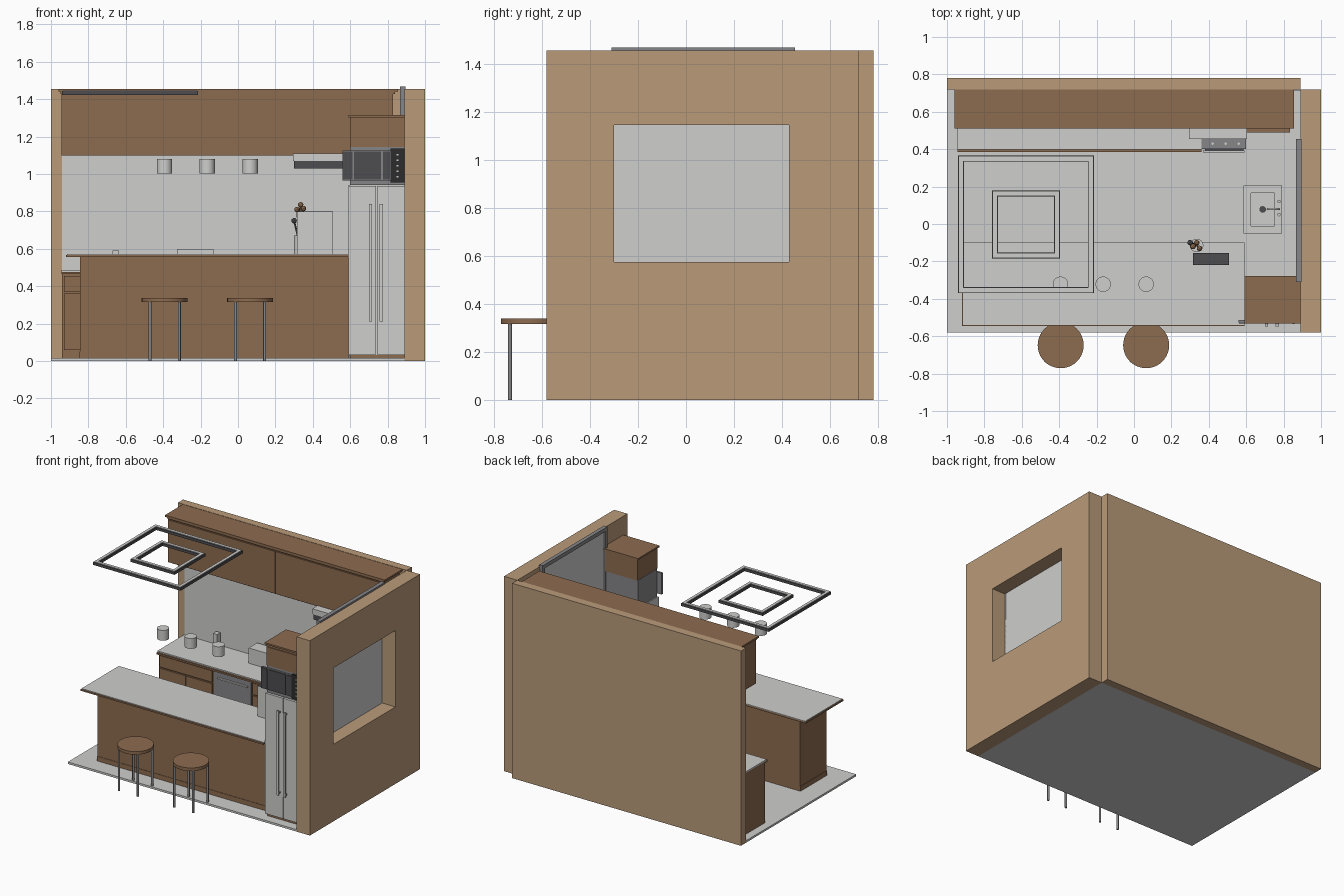
import bpy
import bmesh
import math
from mathutils import Vector

default = bpy.data.objects.get("Cube")
if default:
    bpy.data.objects.remove(default, do_unlink=True)


def material(name, red, green, blue):
    mat = bpy.data.materials.new(name)
    mat.use_nodes = True
    colour = (red, green, blue, 1)
    mat.diffuse_color = colour
    mat.node_tree.nodes["Principled BSDF"].inputs["Base Color"].default_value = colour
    return mat


tan = material("tan wall", .49, .33, .195)
brown = material("brown wood", .27, .15, .08)
light = material("light grey", .62, .62, .61)
grey = material("mid grey", .24, .24, .25)
charcoal = material("charcoal", .075, .075, .08)
black = material("near black", .025, .025, .025)


def finish(name, bm, mat):
    bmesh.ops.recalc_face_normals(bm, faces=bm.faces)
    mesh = bpy.data.meshes.new(name)
    bm.to_mesh(mesh)
    bm.free()
    mesh.materials.append(mat)
    obj = bpy.data.objects.new(name, mesh)
    bpy.context.scene.collection.objects.link(obj)
    return obj


def box(name, mat, xs, ys, zs):
    """Box between the given limits on each axis."""
    bm = bmesh.new()
    bmesh.ops.create_cube(bm, size=1)
    for vert in bm.verts:
        vert.co = Vector([(a + b) / 2 + c * (b - a) for (a, b), c in zip((xs, ys, zs), vert.co)])
    return finish(name, bm, mat)


def cylinder(name, mat, x, y, zs, radius, sides=32):
    bm = bmesh.new()
    bmesh.ops.create_cone(bm, cap_ends=True, segments=sides, radius1=radius,
                          radius2=radius, depth=zs[1] - zs[0])
    bmesh.ops.translate(bm, verts=bm.verts, vec=(x, y, sum(zs) / 2))
    obj = finish(name, bm, mat)
    for poly in obj.data.polygons:
        poly.use_smooth = abs(poly.normal.z) < .5
    for edge in obj.data.edges:
        a, b = (obj.data.vertices[i].co.z for i in edge.vertices)
        edge.use_edge_sharp = abs(a - b) < .0001
    return obj


def ball(name, mat, centre, radius):
    bm = bmesh.new()
    bmesh.ops.create_icosphere(bm, subdivisions=2, radius=radius)
    bmesh.ops.translate(bm, verts=bm.verts, vec=centre)
    return finish(name, bm, mat)


def tube(name, mat, points, radius):
    curve = bpy.data.curves.new(name, "CURVE")
    curve.dimensions = "3D"
    curve.bevel_depth = radius
    curve.bevel_resolution = 2
    curve.use_fill_caps = True
    spline = curve.splines.new("POLY")
    spline.points.add(len(points) - 1)
    for target, point in zip(spline.points, points):
        target.co = (*point, 1)
    curve.materials.append(mat)
    obj = bpy.data.objects.new(name, curve)
    bpy.context.scene.collection.objects.link(obj)
    return obj


def ring(name, mat, xs, ys, zs, width):
    """Rectangular frame lying flat."""
    (left, right), (front, back) = xs, ys
    bm = bmesh.new()
    loops = []
    for inset, z in ((0, zs[0]), (0, zs[1]), (width, zs[1]), (width, zs[0])):
        corners = ((left + inset, front + inset), (right - inset, front + inset),
                   (right - inset, back - inset), (left + inset, back - inset))
        loops.append([bm.verts.new((x, y, z)) for x, y in corners])
    for i in range(4):
        a, b = loops[i], loops[(i + 1) % 4]
        for j in range(4):
            k = (j + 1) % 4
            bm.faces.new((a[j], a[k], b[k], b[j]))
    return finish(name, bm, mat)


# Room shell, with an opening cut in the side wall
room_top = 1.455
box("floor", light, (-1, .89), (-.58, .72), (0, .015))
box("back_wall", tan, (-1, .89), (.72, .78), (0, room_top))
wall = box("side_wall", tan, (.89, 1), (-.58, .72), (0, room_top))
cutter = box("window_cutter", tan, (.8, 1.1), (-.3, .43), (.575, 1.145))
cutter.hide_render = True
cut = wall.modifiers.new("window_opening", "BOOLEAN")
cut.object = cutter
cut.solver = "EXACT"
bpy.context.view_layer.objects.active = wall
bpy.ops.object.modifier_apply(modifier=cut.name)
bpy.data.objects.remove(cutter, do_unlink=True)
box("backsplash", light, (-.94, .89), (.713, .72), (.015, 1.11))

# Window pane and its frame on the inside of the wall
box("window_pane", light, (.876, .889), (-.3, .44), (.54, 1.45))
for name, ys in (("front", (-.31, -.285)), ("back", (.43, .455))):
    box("window_frame_" + name, grey, (.866, .889), ys, (.53, 1.465))
for name, zs in (("bottom", (.52, .545)), ("top", (1.44, 1.468))):
    box("window_frame_" + name, grey, (.866, .895), (-.31, .455), zs)

# Island with a wood-edged top
box("island_body", brown, (-.845, .59), (-.45, -.14), (.001, .556))
box("island_skirting", brown, (-.848, .59), (-.453, -.14), (.015, .05))
box("island_top_edge", brown, (-.92, .59), (-.545, -.1), (.555, .566))
box("island_top", light, (-.915, .59), (-.54, -.1), (.565, .571))

# Lower cabinets along the back wall
for name, xs in (("left", (-.94, -.485)), ("right", (-.17, .355))):
    box("lower_cabinet_" + name, brown, xs, (.41, .713), (.001, .47))
    box("lower_drawer_" + name, brown, (xs[0] + .01, xs[1] - .01), (.4, .412), (.37, .455))
    middle = sum(xs) / 2
    for side, door in (("a", (xs[0] + .01, middle - .003)), ("b", (middle + .003, xs[1] - .01))):
        box("lower_door_" + name + side, brown, door, (.4, .412), (.06, .36))
box("dishwasher", grey, (-.48, -.175), (.405, .713), (.03, .46))
box("dishwasher_handle", light, (-.45, -.2), (.393, .406), (.41, .42))
box("counter_edge", brown, (-.945, .36), (.385, .713), (.465, .477))
box("counter_top", light, (-.945, .36), (.398, .713), (.476, .486))
box("corner_cabinet", brown, (.605, .835), (.49, .713), (.001, .47))
box("corner_top", light, (.6, .84), (.51, .713), (.47, .486))

# Range and hood
box("range_body", grey, (.362, .6), (.4, .713), (.02, .48))
box("range_door", charcoal, (.38, .585), (.394, .401), (.1, .38))
box("range_handle", light, (.37, .59), (.383, .392), (.4, .41))
for x in (.42, .49, .56):
    cylinder("range_knob", light, x, .43, (.48, .487), .007, 12)
box("hood_base", charcoal, (.3, .6), (.46, .713), (1.03, 1.07))
box("hood_top", light, (.295, .605), (.455, .713), (1.07, 1.11))

# Upper cabinets with a crown
box("upper_cabinets", brown, (-.945, .83), (.525, .72), (1.1, 1.43))
for name, xs in (("left", (-.94, -.058)), ("right", (-.052, .825))):
    box("upper_door_" + name, brown, xs, (.517, .526), (1.105, 1.42))
box("upper_crown_lower", brown, (-.95, .84), (.517, .72), (1.428, 1.44))
box("upper_crown", brown, (-.96, .855), (.51, .72), (1.44, 1.453))

# Refrigerator with paired doors
box("fridge_base", brown, (.6, .889), (-.51, -.28), (.001, .032))
box("fridge_body", light, (.592, .889), (-.505, -.28), (.03, .94))
for name, door, bar in (("left", (.592, .738), (.7, .717)), ("right", (.742, .889), (.757, .774))):
    box("fridge_door_" + name, light, door, (-.525, -.504), (.035, .935))
    box("fridge_handle_" + name, light, bar, (-.548, -.538), (.21, .84))
    for z in (.22, .82):
        box("fridge_handle_post", grey, bar, (-.539, -.524), (z, z + .012))

# Microwave and the cabinet over it
box("microwave_body", grey, (.6, .889), (-.515, -.29), (.94, 1.145))
box("microwave_front", grey, (.56, .815), (-.526, -.512), (.965, 1.125))
for xs in ((.562, .612), (.621, .765), (.774, .812)):
    box("microwave_glass", charcoal, xs, (-.531, -.525), (.97, 1.12))
box("microwave_controls", black, (.815, .889), (-.531, -.512), (.955, 1.135))
for row in range(5):
    z = .98 + row * .03
    box("microwave_button", light, (.848, .858), (-.534, -.53), (z, z + .008))
box("top_cabinet", brown, (.602, .889), (-.522, -.285), (1.145, 1.305))
box("top_cabinet_drawer", brown, (.612, .88), (-.528, -.521), (1.165, 1.285))
box("top_cabinet_crown", brown, (.592, .895), (-.533, -.278), (1.303, 1.315))

# Sink with drain and tap
ring("sink_rim", light, (.585, .79), (-.05, .205), (.476, .486), .032)
ring("sink_sides", light, (.617, .758), (-.018, .173), (.39, .48), .008)
box("sink_floor", light, (.617, .758), (-.018, .173), (.382, .39))
cylinder("sink_drain", charcoal, .688, .078, (.39, .394), .018, 16)
arch = [(.775 - .03 * (1 - math.cos(t * math.pi / 6)), .08, .56 + .03 * math.sin(t * math.pi / 6))
        for t in range(7)]
tube("sink_tap", light, [(.775, .08, .484)] + arch, .006)
for y in (.05, .12):
    cylinder("tap_handle", light, .775, y, (.484, .505), .009, 12)

# Hanging frames over the room
for name, xs, ys in (("outer", (-.94, -.215), (-.37, .365)), ("inner", (-.76, -.395), (-.185, .18))):
    ring("ceiling_frame_" + name, charcoal, xs, ys, (1.423, 1.443), .032)
    ring("ceiling_trim_" + name, light, (xs[0] + .005, xs[1] - .005),
         (ys[0] + .005, ys[1] - .005), (1.442, 1.447), .022)

# Pendant lamps
for x in (-.393, -.165, .065):
    cylinder("pendant_lamp", light, x, -.322, (1.003, 1.08), .041)

# Stools
for x in (-.392, .065):
    cylinder("stool_seat", brown, x, -.648, (.315, .338), .123, 40)
    for side in (-1, 1):
        for end in (-1, 1):
            cylinder("stool_leg", grey, x + side * .078, -.648 + end * .085, (0, .316), .008, 12)

# Things standing on the worktops
box("toaster", light, (.315, .507), (-.22, -.155), (.571, .796))
box("toaster_top", charcoal, (.315, .507), (-.22, -.155), (.796, .8))
cylinder("utensil_pot", light, .335, -.115, (.571, .67), .036, 20)
tips = ((.3, -.1, .75, charcoal), (.315, -.12, .81, brown), (.335, -.1, .835, brown),
        (.35, -.13, .815, brown))
for x, y, z, mat in tips:
    tube("utensil_stem", mat, [(.335, -.115, .6), (x, y, z)], .005)
    ball("utensil_tip", mat, (x, y, z), .015)
box("bread_box", light, (-.325, -.13), (.59, .69), (.486, .6))
box("soap_dish", light, (-.67, -.635), (.66, .7), (.486, .59))
